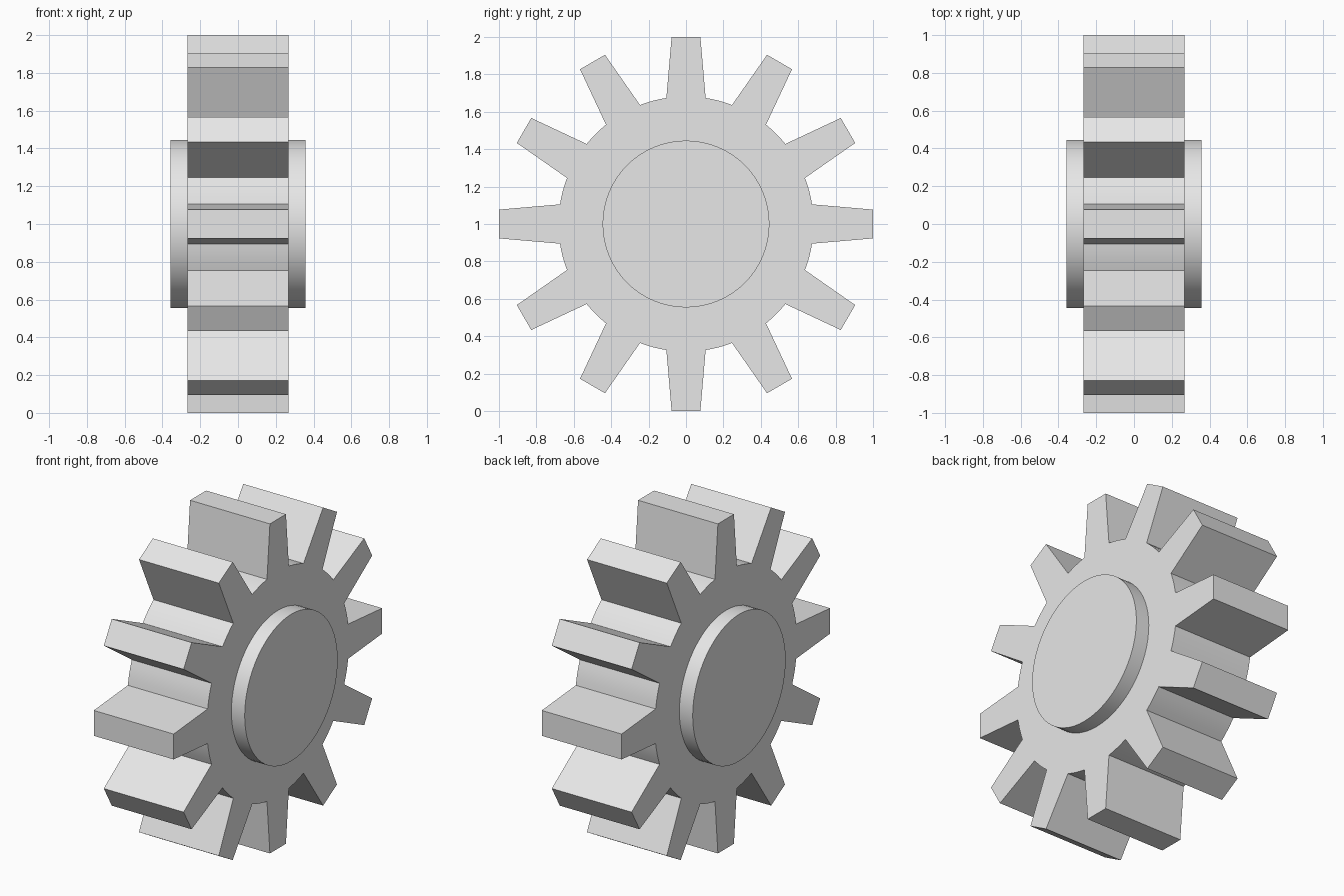
import bpy, bmesh
from math import sin, cos, pi, asin, radians

TEETH = 12
ROOT_R = 0.682         # radius between teeth
ROOT_HALF = 0.105      # half width of a tooth at its root
TIP_HALF = 0.077       # half width of a tooth at its tip
HALF_WIDTH = 0.268     # half thickness of the gear body
HUB_R, HUB_HALF = 0.446, 0.357
ARC_STEPS = 4

cube = bpy.data.objects.get("Cube")
if cube:
    bpy.data.objects.remove(cube, do_unlink=True)

grey = bpy.data.materials.new("light_grey")
grey.use_nodes = True
colour = (0.8, 0.8, 0.8, 1)
grey.diffuse_color = colour
grey.node_tree.nodes["Principled BSDF"].inputs["Base Color"].default_value = colour


def extrude_along_x(name, outline, x0, x1):
    """Solid made from a closed (y, z) outline, extruded from x0 to x1."""
    bm = bmesh.new()
    face = bm.faces.new([bm.verts.new((x0, y, z + 1)) for y, z in outline])
    new = bmesh.ops.extrude_face_region(bm, geom=[face], use_keep_orig=True)["geom"]
    verts = [v for v in new if isinstance(v, bmesh.types.BMVert)]
    bmesh.ops.translate(bm, verts=verts, vec=(x1 - x0, 0, 0))
    bmesh.ops.recalc_face_normals(bm, faces=bm.faces)
    mesh = bpy.data.meshes.new(name)
    bm.to_mesh(mesh)
    bm.free()
    mesh.materials.append(grey)
    obj = bpy.data.objects.new(name, mesh)
    bpy.context.collection.objects.link(obj)
    bpy.ops.object.select_all(action="DESELECT")
    obj.select_set(True)
    bpy.context.view_layer.objects.active = obj
    bpy.ops.object.shade_smooth_by_angle(angle=radians(20))
    return obj


# Toothed body: tapered tooth, then the root arc to the next tooth
root_angle = asin(ROOT_HALF / ROOT_R)
pitch = 2 * pi / TEETH
gap = pitch - 2 * root_angle
outline = []
for i in range(TEETH):
    a = i * pitch
    for side in (-TIP_HALF, TIP_HALF):
        outline.append((side * cos(a) + sin(a), cos(a) - side * sin(a)))
    for k in range(ARC_STEPS + 1):
        t = a + root_angle + gap * k / ARC_STEPS
        outline.append((ROOT_R * sin(t), ROOT_R * cos(t)))
extrude_along_x("gear_body", outline, -HALF_WIDTH, HALF_WIDTH)

# Round hub bosses standing proud on both sides
circle = [(HUB_R * sin(2 * pi * i / 64), HUB_R * cos(2 * pi * i / 64)) for i in range(64)]
for name, side in (("left_hub", 1), ("right_hub", -1)):
    extrude_along_x(name, circle, side * (HALF_WIDTH - 0.02), side * HUB_HALF)
